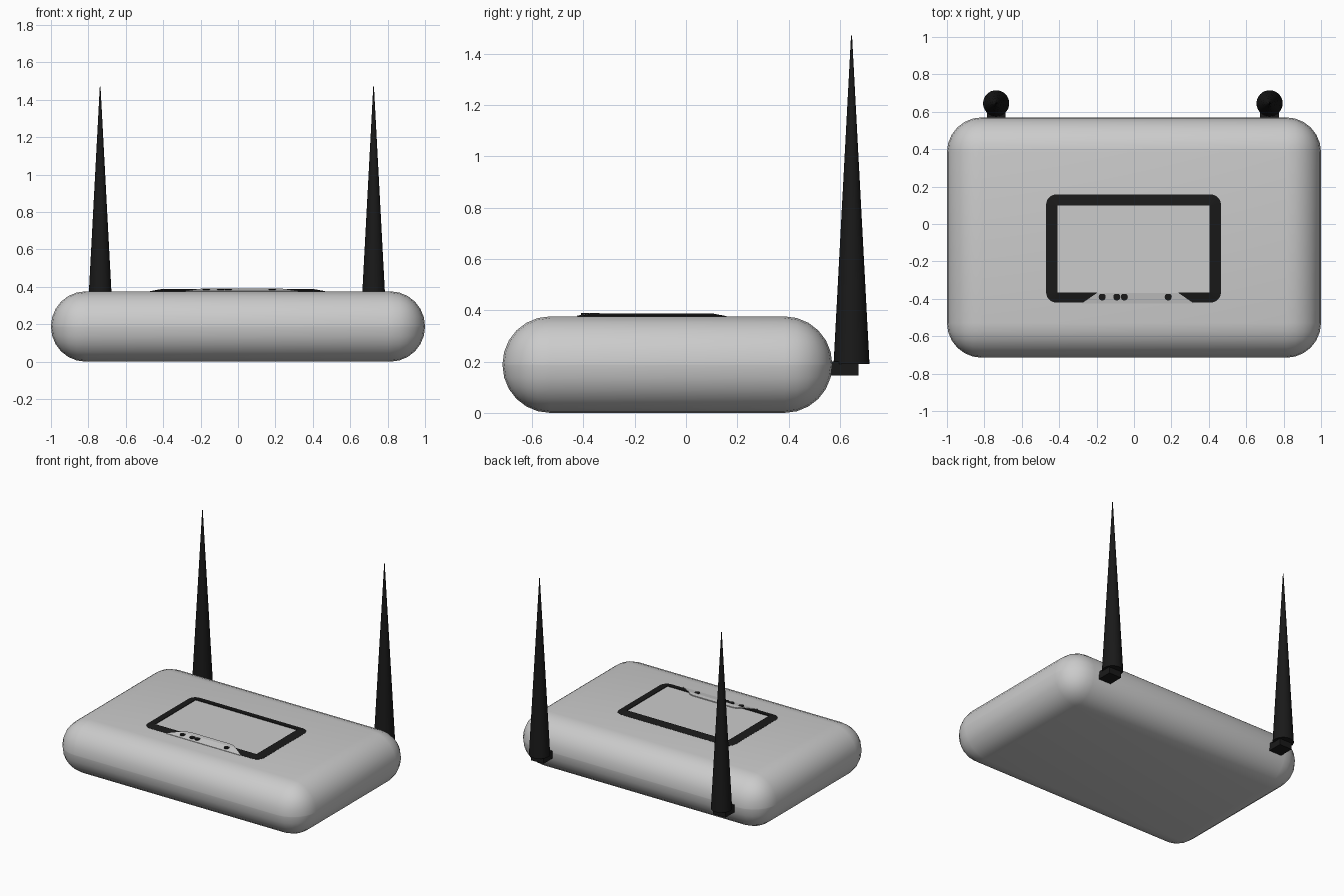
import bpy, bmesh, math
from mathutils import Matrix

if "Cube" in bpy.data.objects:
    bpy.data.objects.remove(bpy.data.objects["Cube"])

black = bpy.data.materials.new("black_plastic")
black.diffuse_color = (0.01, 0.01, 0.01, 1)
black.use_nodes = True
black.node_tree.nodes["Principled BSDF"].inputs["Base Color"].default_value = black.diffuse_color


def finish(name, bm, mat=None, smooth=True):
    bmesh.ops.recalc_face_normals(bm, faces=bm.faces)
    me = bpy.data.meshes.new(name)
    bm.to_mesh(me)
    bm.free()
    ob = bpy.data.objects.new(name, me)
    bpy.context.collection.objects.link(ob)
    if mat:
        me.materials.append(mat)
    if smooth:
        bpy.context.view_layer.objects.active = ob
        bpy.ops.object.select_all(action='DESELECT')
        ob.select_set(True)
        bpy.ops.object.shade_smooth_by_angle(angle=math.radians(35))
    return ob


def box(x0, x1, y0, y1, z0, z1):
    bm = bmesh.new()
    m = Matrix.Translation(((x0 + x1) / 2, (y0 + y1) / 2, (z0 + z1) / 2))
    bmesh.ops.create_cube(bm, size=1, matrix=m @ Matrix.Diagonal((x1 - x0, y1 - y0, z1 - z0, 1)))
    return bm


def cone(x, y, z0, z1, r0, r1, sides):
    bm = bmesh.new()
    bmesh.ops.create_cone(bm, cap_ends=True, segments=sides, radius1=r0, radius2=r1,
                          depth=z1 - z0, matrix=Matrix.Translation((x, y, (z0 + z1) / 2)))
    return bm


def rounded_rect(bm, x0, x1, y0, y1, r, z, n=6):
    loop = []
    for i, (cx, cy) in enumerate(((x1 - r, y1 - r), (x0 + r, y1 - r), (x0 + r, y0 + r), (x1 - r, y0 + r))):
        for k in range(n + 1):
            a = math.pi / 2 * (i + k / n)
            loop.append(bm.verts.new((cx + r * math.cos(a), cy + r * math.sin(a), z)))
    return loop


def bridge(bm, a, b):
    for i in range(len(a)):
        j = (i + 1) % len(a)
        bm.faces.new((a[i], a[j], b[j], b[i]))


# Pillow-edged body
bm = box(-1, 1, -0.715, 0.57, 0, 0.376)
bmesh.ops.bevel(bm, geom=bm.edges[:], offset=0.186, offset_type='OFFSET',
                segments=6, profile=0.5, affect='EDGES')
finish("body", bm)

# Black screen frame, sloping up towards the inside
bm = bmesh.new()
outer = (-0.47, 0.465, -0.42, 0.158)
inner = (-0.41, 0.405, -0.366, 0.10)
loops = [rounded_rect(bm, *outer, 0.055, 0.370), rounded_rect(bm, *outer, 0.055, 0.377),
         rounded_rect(bm, *inner, 0.004, 0.388), rounded_rect(bm, *inner, 0.004, 0.370)]
for i in range(4):
    bridge(bm, loops[i], loops[(i + 1) % 4])
finish("screen_frame", bm, black)

# Grey panel inside the frame
finish("screen_panel", box(-0.412, 0.407, -0.368, 0.102, 0.370, 0.384))

# Indicator tab lying over the front of the frame
rows = [(-0.425, -0.28, 0.32, 0.379), (-0.37, -0.20, 0.24, 0.390),
        (-0.345, -0.17, 0.21, 0.390), (-0.337, -0.14, 0.18, 0.390)]
bm = bmesh.new()
rings = [[bm.verts.new(p) for p in ((a, y, z), (b, y, z), (b, y, 0.372), (a, y, 0.372))]
         for y, a, b, z in rows]
for i in range(3):
    bridge(bm, rings[i], rings[i + 1])
bm.faces.new(rings[0])
bm.faces.new(rings[-1])
finish("indicator_tab", bm, smooth=False)

# Indicator lights
for i, x in enumerate((-0.17, -0.092, -0.052, 0.183)):
    finish(f"indicator_light_{i + 1}", cone(x, -0.39, 0.374, 0.389, 0.019, 0.019, 20), black)

# Antennas with their mounting blocks
for side, x in (("left", -0.737), ("right", 0.725)):
    finish(f"{side}_antenna", cone(x, 0.645, 0.19, 1.47, 0.07, 0.002, 32), black)
    finish(f"{side}_antenna_mount", box(x - 0.05, x + 0.05, 0.50, 0.672, 0.145, 0.20), black, False)
